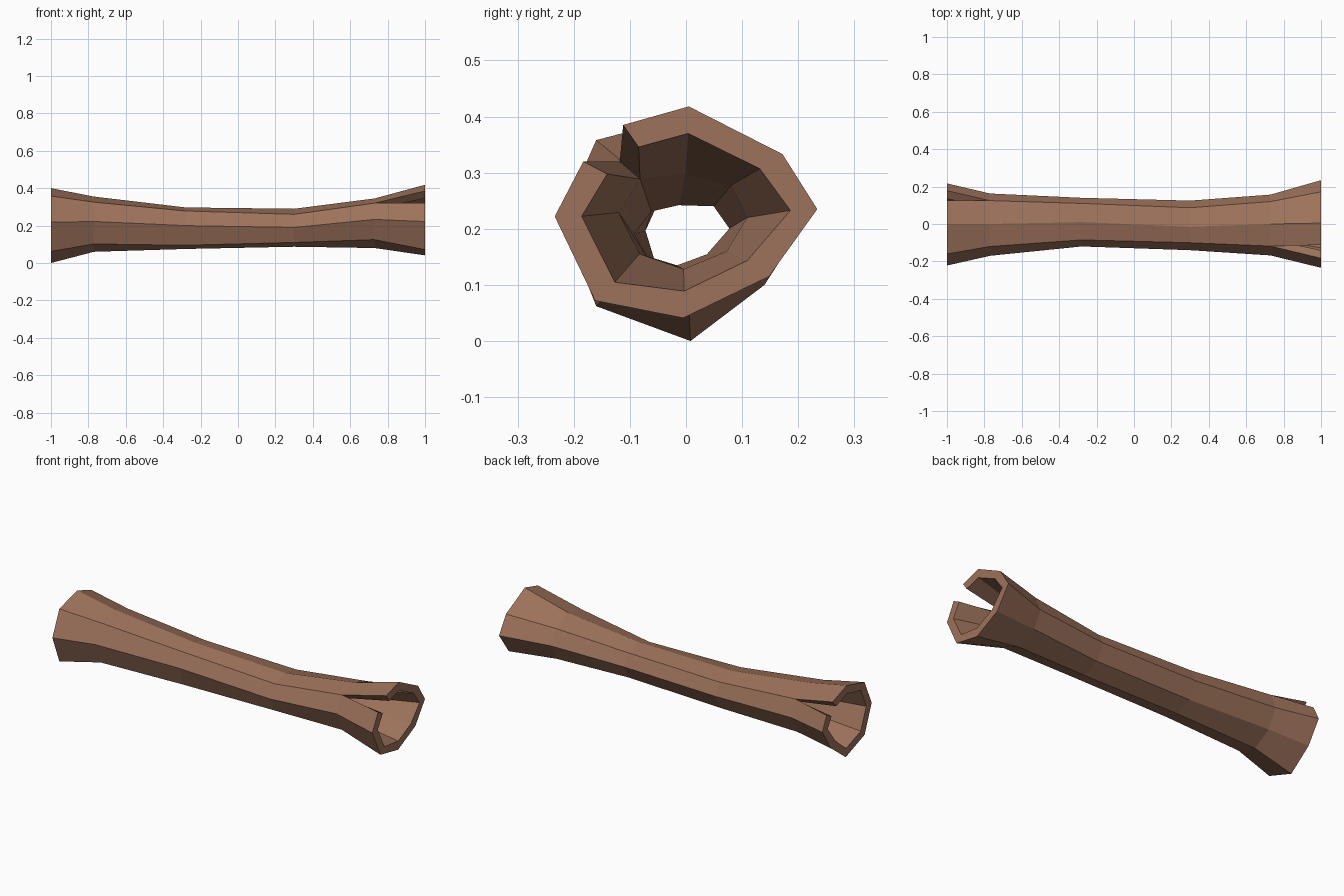
import bpy, bmesh
from mathutils import Vector

if "Cube" in bpy.data.objects:
    bpy.data.objects.remove(bpy.data.objects["Cube"])

WALL = 0.048
# Outer cross-sections (y, z): top, upper back, back, lower back, bottom, lower front, front, upper front
RINGS = [
    (-1.00, [(0.00, 0.40), (0.15, 0.335), (0.217, 0.22), (0.14, 0.10), (0.008, 0.0), (-0.16, 0.062), (-0.222, 0.218), (-0.16, 0.358)]),
    (-0.77, [(0.00, 0.355), (0.125, 0.31), (0.163, 0.22), (0.11, 0.12), (0.005, 0.06), (-0.12, 0.102), (-0.17, 0.222), (-0.12, 0.325)]),
    (-0.28, [(0.01, 0.297), (0.11, 0.27), (0.14, 0.20), (0.09, 0.115), (0.00, 0.075), (-0.085, 0.095), (-0.12, 0.20), (-0.085, 0.278)]),
    (0.30, [(-0.015, 0.29), (0.087, 0.27), (0.125, 0.205), (0.075, 0.125), (-0.02, 0.087), (-0.10, 0.11), (-0.14, 0.19), (-0.10, 0.26)]),
    (0.73, [(0.00, 0.345), (0.12, 0.305), (0.157, 0.22), (0.11, 0.13), (-0.005, 0.08), (-0.12, 0.125), (-0.168, 0.233), (-0.118, 0.32)]),
    (1.00, [(0.005, 0.418), (0.172, 0.333), (0.234, 0.235), (0.148, 0.115), (-0.005, 0.041), (-0.162, 0.072), (-0.234, 0.222), (-0.15, 0.352)]),
]
# Split corners at the log ends: (ring, corner) -> (end of previous side, start of next side)
SPLITS = {(0, 1): ((0.125, 0.355), (0.178, 0.30)),
          (5, 7): ((-0.183, 0.32), (-0.112, 0.385))}


def point(ring, corner, start, inner):
    """Corner position; start tells which side of a split is wanted."""
    corner %= 8
    x, pts = RINGS[ring]
    p = Vector(SPLITS[ring, corner][start] if (ring, corner) in SPLITS else pts[corner])
    if inner:
        centre = sum((Vector(q) for q in pts), Vector((0, 0))) / 8
        p += (centre - p).normalized() * WALL
    return (x, p.x, p.y)


bm = bmesh.new()


def quad(*corners):
    bm.faces.new([bm.verts.new(c) for c in corners])


# Outer bark and inner hollow
for r in range(5):
    for c in range(8):
        for inner in (False, True):
            quad(point(r, c, 1, inner), point(r, c + 1, 0, inner),
                 point(r + 1, c + 1, 0, inner), point(r + 1, c, 1, inner))

# End rims
for r in (0, 5):
    for c in range(8):
        quad(point(r, c, 1, False), point(r, c + 1, 0, False),
             point(r, c + 1, 0, True), point(r, c, 1, True))

# Walls of the two V-shaped splits
for (r, c) in SPLITS:
    apex = 1 if r == 0 else 4
    for start in (0, 1):
        quad(point(r, c, start, False), point(apex, c, start, False),
             point(apex, c, start, True), point(r, c, start, True))

bmesh.ops.remove_doubles(bm, verts=bm.verts, dist=0.0005)
bmesh.ops.recalc_face_normals(bm, faces=bm.faces)
mesh = bpy.data.meshes.new("hollow_log")
bm.to_mesh(mesh)
bm.free()

# Wood colour
wood = bpy.data.materials.new("brown_wood")
wood.diffuse_color = (0.34, 0.17, 0.105, 1)
wood.use_nodes = True
wood.node_tree.nodes["Principled BSDF"].inputs["Base Color"].default_value = wood.diffuse_color
mesh.materials.append(wood)
log = bpy.data.objects.new("hollow_log", mesh)
bpy.context.collection.objects.link(log)
